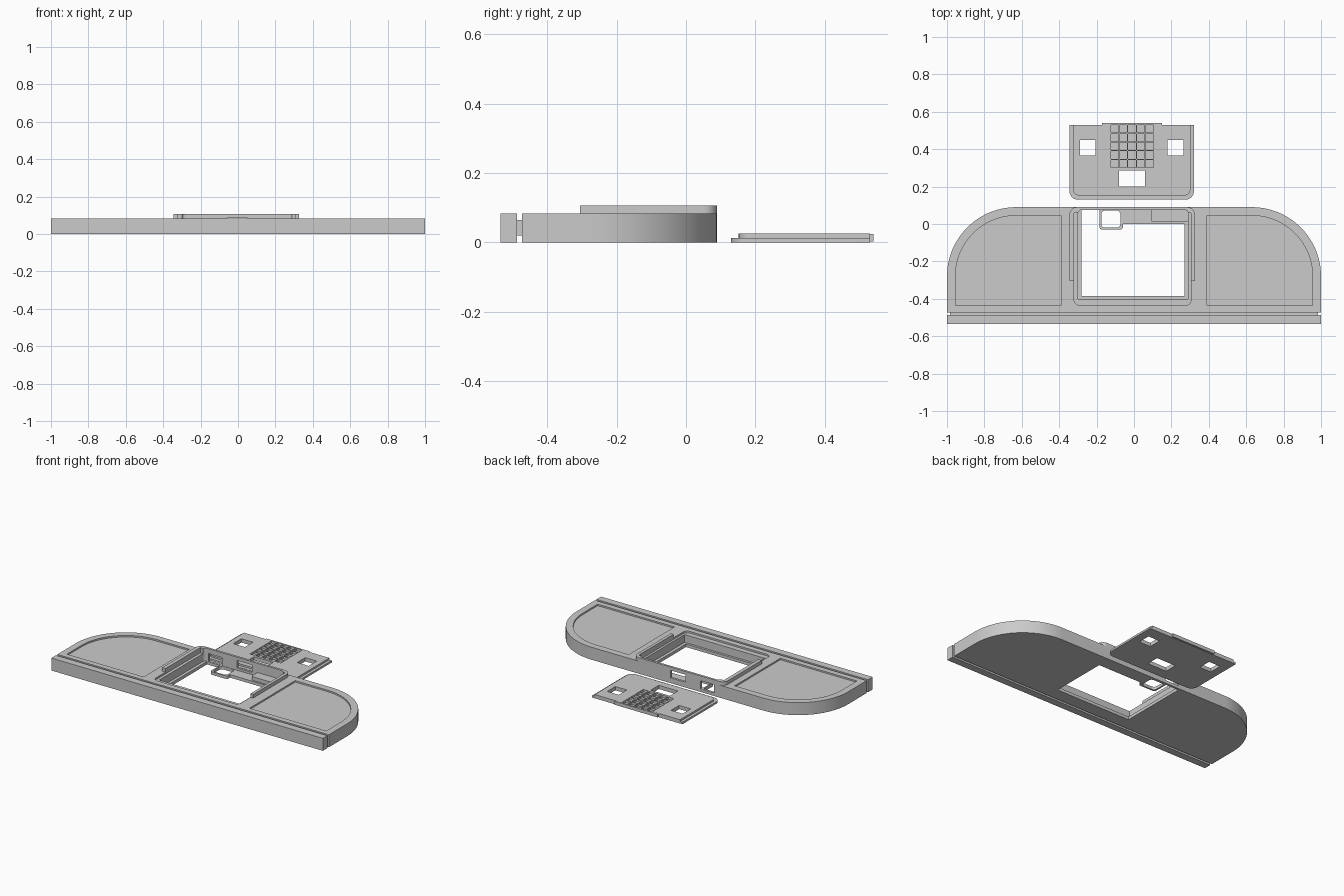
import bpy, bmesh, math

if "Cube" in bpy.data.objects:
    bpy.data.objects.remove(bpy.data.objects["Cube"], do_unlink=True)

GREY = (0.6, 0.6, 0.6, 1)
grey = bpy.data.materials.new("plain grey")
grey.use_nodes = True
grey.diffuse_color = GREY
bsdf = next(n for n in grey.node_tree.nodes if n.type == "BSDF_PRINCIPLED")
bsdf.inputs["Base Color"].default_value = GREY
bsdf.inputs["Roughness"].default_value = 0.6


def prism(name, outlines, z0, z1):
    """Extrude one or more counter-clockwise outlines from z0 to z1."""
    bm = bmesh.new()
    for pts in outlines:
        low = bm.faces.new([bm.verts.new((x, y, z0)) for x, y in pts])
        new = bmesh.ops.extrude_face_region(bm, geom=[low], use_keep_orig=True)["geom"]
        top = [g for g in new if isinstance(g, bmesh.types.BMVert)]
        bmesh.ops.translate(bm, verts=top, vec=(0, 0, z1 - z0))
    bmesh.ops.recalc_face_normals(bm, faces=bm.faces)
    mesh = bpy.data.meshes.new(name)
    bm.to_mesh(mesh)
    bm.free()
    mesh.materials.append(grey)
    obj = bpy.data.objects.new(name, mesh)
    bpy.context.collection.objects.link(obj)
    return obj


def arc(cx, cy, r, start, steps):
    """Quarter-circle points, counter-clockwise from the start angle."""
    angles = [math.radians(start + 90 * i / steps) for i in range(steps + 1)]
    return [(cx + r * math.cos(a), cy + r * math.sin(a)) for a in angles]


def rect(x0, x1, y0, y1, front=0, back=0, steps=8):
    """Rectangle outline with separate front and back corner radii."""
    pts = []
    corners = [(x1, y0, front, 270, -1, 1), (x1, y1, back, 0, -1, -1),
               (x0, y1, back, 90, 1, -1), (x0, y0, front, 180, 1, 1)]
    for x, y, r, start, sx, sy in corners:
        pts += arc(x + sx * r, y + sy * r, r, start, steps) if r else [(x, y)]
    return pts


def combine(target, tool, operation="DIFFERENCE"):
    """Apply a boolean and discard the tool."""
    bpy.ops.object.select_all(action="DESELECT")
    bpy.context.view_layer.objects.active = target
    target.select_set(True)
    mod = target.modifiers.new("shape", "BOOLEAN")
    mod.operation, mod.object, mod.solver = operation, tool, "EXACT"
    bpy.ops.object.modifier_apply(modifier=mod.name)
    bpy.data.objects.remove(tool, do_unlink=True)


def cut(target, outlines, z0, z1):
    combine(target, prism("cutter", outlines, z0, z1))


def smooth(obj):
    bpy.ops.object.select_all(action="DESELECT")
    bpy.context.view_layer.objects.active = obj
    obj.select_set(True)
    bpy.ops.object.shade_smooth_by_angle(angle=math.radians(30))


FRONT, BACK, TOP = -0.535, 0.09, 0.083

# Wide base with large rounded back corners
base = prism("base", [rect(-1, 1, FRONT, BACK, back=0.37, steps=28)], 0, TOP)

# Shallow recessed panels on both wings
panel = [(0.39, -0.435), (0.955, -0.435)] + arc(0.63, -0.28, 0.325, 0, 24) + [(0.39, 0.045)]
mirrored = [(-x, y) for x, y in reversed(panel)]
cut(base, [panel, mirrored], TOP - 0.01, 0.2)

# Groove around the front bar
G0, G1 = -0.487, -0.472
cut(base, [rect(-1.1, 1.1, G0, G1)], 0.065, 0.2)
cut(base, [rect(-1.1, 1.1, G0, G1)], -0.1, 0.02)
cut(base, [rect(-1.1, -0.985, G0, G1), rect(0.985, 1.1, G0, G1)], -0.1, 0.2)

# Raised housing around the opening, with its ledge and pocket
housing = prism("housing", [rect(-0.345, 0.325, -0.305, BACK, back=0.04)], 0.03, 0.107)
combine(base, housing, "UNION")
cut(base, [rect(-0.32, 0.305, -0.435, 0.06, front=0.03)], 0.072, 0.2)
cut(base, [rect(-0.30, 0.29, -0.40, 0.075, back=0.02)], 0.02, 0.2)

# Through opening, leaving a shelf in one back corner
cut(base, [[(-0.28, -0.385), (0.27, -0.385), (0.27, 0.0), (-0.06, 0.0),
            (-0.06, 0.075), (-0.28, 0.075)]], -0.1, 0.2)

# Ports in the back wall
cut(base, [rect(-0.06, 0.05, 0.05, 0.2)], 0.035, 0.085)
cut(base, [rect(-0.27, -0.17, 0.05, 0.2)], 0.02, 0.075)
smooth(base)

# Corner pad and small ring inside the opening
pad = prism("corner_pad", [rect(0.09, 0.291, 0.01, 0.076, front=0.015)], 0.015, 0.045)
ring = prism("button_ring", [rect(-0.185, -0.059, -0.03, 0.08, front=0.015)], 0, 0.02)
cut(ring, [rect(-0.175, -0.073, -0.02, 0.072, front=0.02, back=0.02)], -0.1, 0.1)

# Separate cover plate: flange, raised body and back tab
cover = prism("cover", [rect(-0.345, 0.32, 0.13, 0.53, front=0.045)], 0, 0.013)
body = prism("cover_body", [rect(-0.327, 0.302, 0.152, 0.53, front=0.035)], 0.005, 0.025)
combine(cover, body, "UNION")
tab = prism("cover_tab", [rect(-0.17, 0.15, 0.50, 0.54)], 0.002, 0.0245)
combine(cover, tab, "UNION")

# Cover windows
cut(cover, [rect(-0.29, -0.205, 0.365, 0.45), rect(0.18, 0.265, 0.365, 0.45),
            rect(-0.08, 0.06, 0.20, 0.285)], -0.1, 0.1)

# Blind grid of square pockets
PITCH, CELL = 0.0465, 0.041
cells = []
for i in range(5):
    for j in range(5):
        x, y = -0.124 + i * PITCH, 0.302 + j * PITCH
        cells.append(rect(x, x + CELL, y, y + CELL))
cut(cover, cells, 0.01, 0.1)
smooth(cover)
